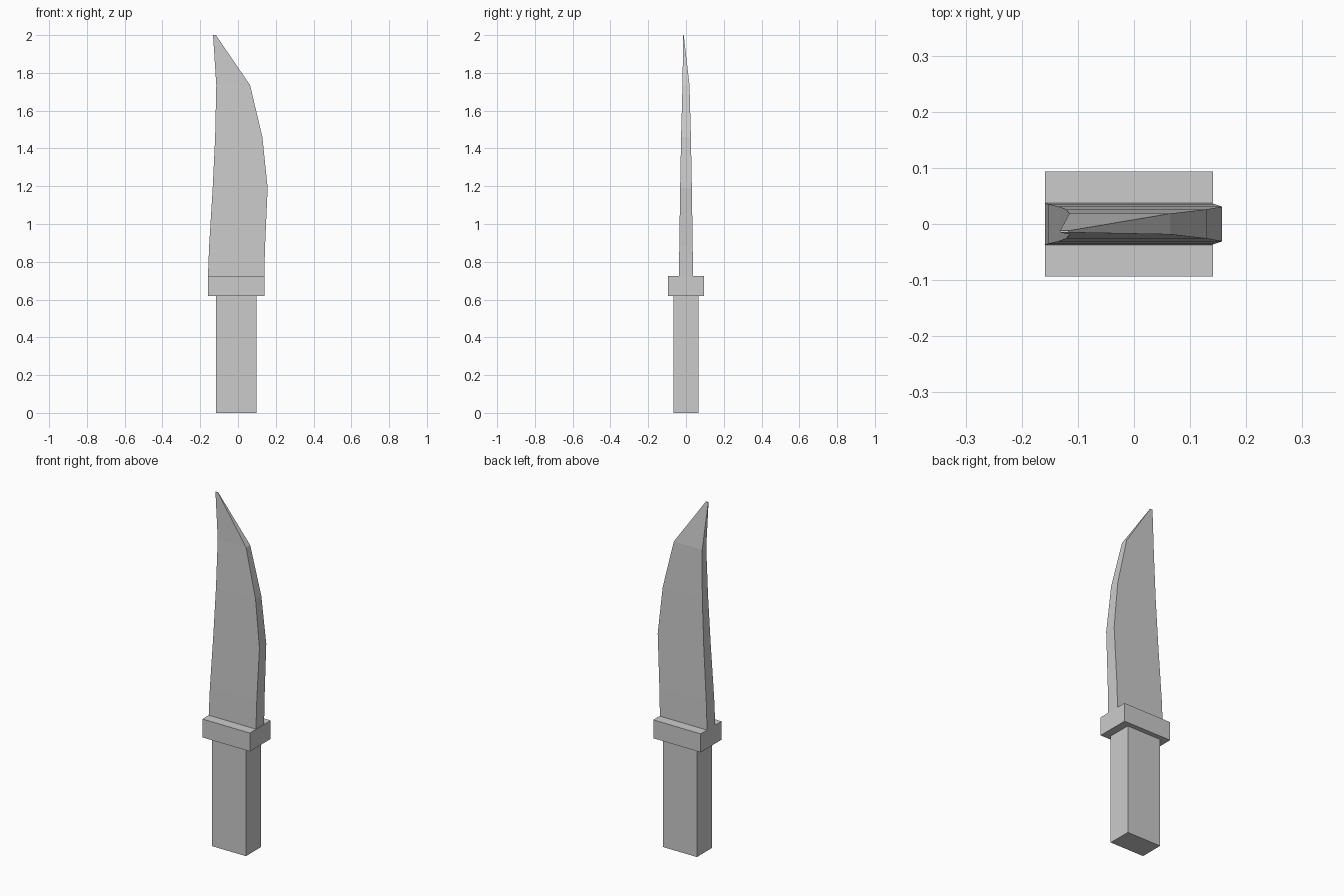
import bpy
import bmesh

if "Cube" in bpy.data.objects:
    bpy.data.objects.remove(bpy.data.objects["Cube"])


def loft(name, rings):
    """Skin rectangular cross-sections (z, x0, x1, y0, y1) into a closed solid."""
    bm = bmesh.new()
    loops = [[bm.verts.new(p) for p in ((x0, y0, z), (x1, y0, z), (x1, y1, z), (x0, y1, z))]
             for z, x0, x1, y0, y1 in rings]
    for low, high in zip(loops, loops[1:]):
        for i in range(4):
            j = (i + 1) % 4
            bm.faces.new((low[i], low[j], high[j], high[i]))
    bm.faces.new(loops[0][::-1])
    bm.faces.new(loops[-1])
    bmesh.ops.recalc_face_normals(bm, faces=bm.faces)
    mesh = bpy.data.meshes.new(name)
    bm.to_mesh(mesh)
    bm.free()
    obj = bpy.data.objects.new(name, mesh)
    bpy.context.collection.objects.link(obj)
    return obj


# Square handle and wider guard
loft("handle", [(z, -0.116, 0.097, -0.067, 0.067) for z in (0, 0.62)])
loft("guard", [(z, -0.159, 0.141, -0.094, 0.094) for z in (0.62, 0.725)])

# Blade: height, spine x, cutting-edge x, half thickness
sections = [
    (0.725, -0.159, 0.139, 0.037),
    (0.88, -0.153, 0.143, 0.0355),
    (1.19, -0.134, 0.157, 0.031),
    (1.46, -0.121, 0.129, 0.026),
    (1.735, -0.115, 0.064, 0.0185),
]
rings = [(z, x0, x1, -t, t) for z, x0, x1, t in sections]
# Tip pinched towards the front face
rings.append((2.0, -0.132, -0.117, -0.015, -0.012))
loft("blade", rings)
